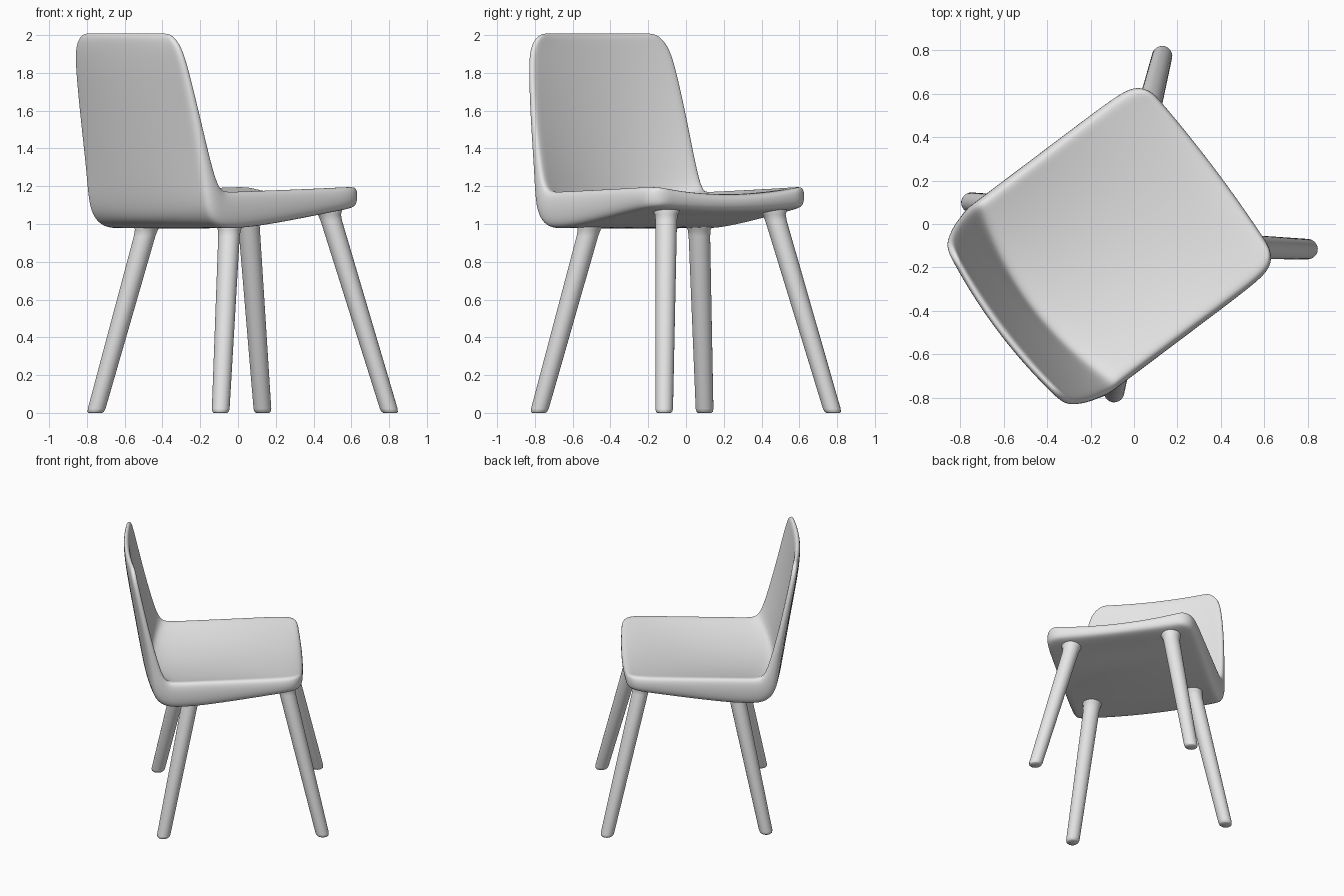
import bpy, bmesh, math
from mathutils import Matrix, Vector

cube = bpy.data.objects.get("Cube")
if cube:
    bpy.data.objects.remove(cube, do_unlink=True)

# One plain grey for the whole chair
grey = bpy.data.materials.new("light_grey")
grey.use_nodes = True
grey.diffuse_color = (0.8, 0.8, 0.8, 1)
grey.node_tree.nodes["Principled BSDF"].inputs["Base Color"].default_value = (0.8, 0.8, 0.8, 1)

# The chair is built facing +x, then turned to its final heading
PLACE = Matrix.Rotation(math.radians(37), 4, 'Z') @ Matrix.Translation((0, -0.017, 0))


def finish(name, bm, angle):
    bmesh.ops.recalc_face_normals(bm, faces=bm.faces)
    mesh = bpy.data.meshes.new(name)
    bm.to_mesh(mesh)
    bm.free()
    mesh.transform(PLACE)
    mesh.materials.append(grey)
    obj = bpy.data.objects.new(name, mesh)
    bpy.context.collection.objects.link(obj)
    bpy.ops.object.select_all(action='DESELECT')
    obj.select_set(True)
    bpy.context.view_layer.objects.active = obj
    bpy.ops.object.shade_smooth_by_angle(angle=math.radians(angle))
    return obj


# Shell stations from seat front to backrest top: half width, then (forward, height)
# of outer centre, outer edge, inner centre, inner edge
STATIONS = [
    (.450, (.450, 1.075), (.435, 1.105), (.455, 1.145), (.435, 1.195)),
    (.530, (.400, 1.06), (.390, 1.09), (.400, 1.160), (.390, 1.205)),
    (.540, (.250, 1.04), (.250, 1.07), (.250, 1.150), (.250, 1.200)),
    (.540, (.000, 0.995), (.000, 1.03), (.000, 1.120), (.000, 1.195)),
    (.540, (-.25, 0.978), (-.25, 0.99), (-.25, 1.100), (-.25, 1.190)),
    (.540, (-.45, 0.975), (-.42, 0.975), (-.48, 1.090), (-.42, 1.185)),
    (.540, (-.60, 0.985), (-.53, 0.98), (-.60, 1.100), (-.49, 1.185)),
    (.540, (-.655, 1.06), (-.61, 1.06), (-.62, 1.150), (-.525, 1.22)),
    (.530, (-.69, 1.25), (-.63, 1.25), (-.635, 1.25), (-.56, 1.30)),
    (.515, (-.74, 1.55), (-.68, 1.55), (-.69, 1.55), (-.63, 1.55)),
    (.485, (-.785, 1.82), (-.735, 1.82), (-.735, 1.82), (-.69, 1.82)),
    (.455, (-.80, 1.95), (-.76, 1.95), (-.755, 1.95), (-.72, 1.95)),
    (.380, (-.80, 2.01), (-.765, 2.01), (-.765, 2.01), (-.735, 2.01)),
]
COLUMNS = [-1, -.88, -.65, -.35, 0, .35, .65, .88, 1]

# Seat and backrest: one dished shell, a closed ring of points at each station
bm = bmesh.new()
rings = []
for w, oc, oe, ic, ie in STATIONS:
    ring = []
    for centre, edge, cols in ((oc, oe, COLUMNS), (ic, ie, COLUMNS[::-1])):
        for t in cols:
            p = Vector(centre).lerp(Vector(edge), t * t)
            ring.append(bm.verts.new((p.x, w * t, p.y)))
    rings.append(ring)
n = len(rings[0])
for a, b in zip(rings, rings[1:]):
    for i in range(n):
        j = (i + 1) % n
        bm.faces.new((a[i], a[j], b[j], b[i]))
# Close the front edge and the top edge
for ring in (rings[0], rings[-1]):
    for i in range(len(COLUMNS) - 1):
        bm.faces.new((ring[i], ring[i + 1], ring[n - 2 - i], ring[n - 1 - i]))
shell = finish("seat_and_backrest", bm, 180)
sub = shell.modifiers.new("rounding", 'SUBSURF')
sub.levels = sub.render_levels = 3


# Splayed, tapered round legs with softened feet
def leg(name, foot, top, z_seat):
    foot, top = Vector(foot), Vector(top)
    profile = [(0, .036), (.006, .043), (.022, .047), (z_seat - .05, .057),
               (z_seat - .015, .061), (z_seat + .01, .075), (top.z, .075)]
    bm = bmesh.new()
    sides, loops = 32, []
    for z, r in profile:
        c = foot.lerp(top, z / top.z)
        loops.append([bm.verts.new((c.x + r * math.cos(k * math.tau / sides),
                                    c.y + r * math.sin(k * math.tau / sides), z))
                      for k in range(sides)])
    for a, b in zip(loops, loops[1:]):
        for k in range(sides):
            m = (k + 1) % sides
            bm.faces.new((a[k], a[m], b[m], b[k]))
    bm.faces.new(loops[0])
    bm.faces.new(loops[-1])
    finish(name, bm, 50)


for side, s in (("left", 1), ("right", -1)):
    leg("front_leg_" + side, (.573, s * .56, 0), (.312, s * .348, 1.10), 1.065)
    leg("back_leg_" + side, (-.543, s * .55, 0), (-.335, s * .355, 1.02), .985)
